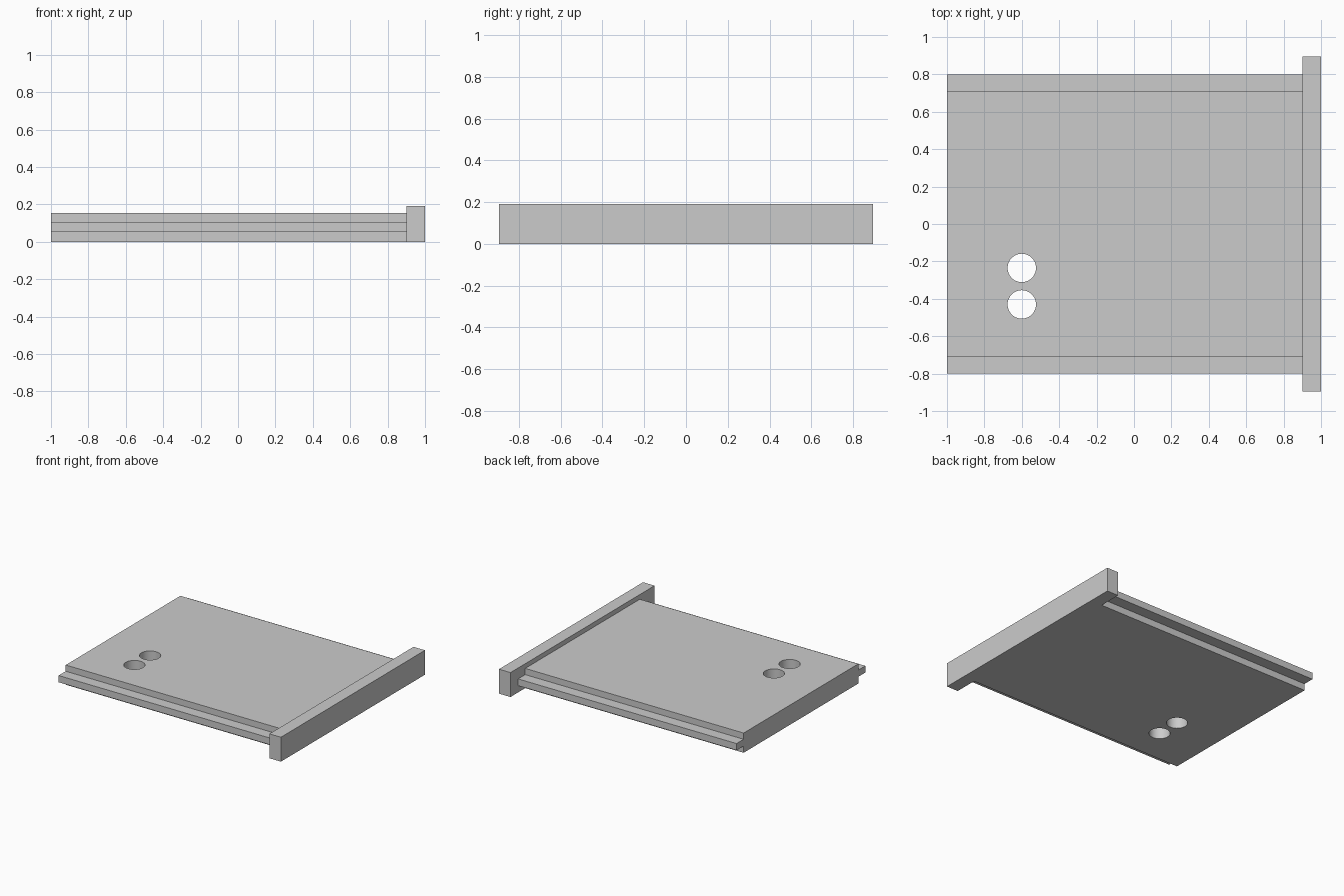
import bpy
import bmesh
from mathutils import Vector

cube = bpy.data.objects.get("Cube")
if cube:
    bpy.data.objects.remove(cube)

grey = bpy.data.materials.new("light_grey")
grey.use_nodes = True
colour = (0.6, 0.6, 0.6, 1)
grey.diffuse_color = colour
grey.node_tree.nodes["Principled BSDF"].inputs["Base Color"].default_value = colour


def extrude_x(name, profile, x0, x1):
    """Extrude a closed (y, z) profile from x0 to x1."""
    bm = bmesh.new()
    face = bm.faces.new([bm.verts.new((x0, y, z)) for y, z in profile])
    result = bmesh.ops.extrude_face_region(bm, geom=[face])
    moved = [g for g in result["geom"] if isinstance(g, bmesh.types.BMVert)]
    bmesh.ops.translate(bm, verts=moved, vec=Vector((x1 - x0, 0, 0)))
    bmesh.ops.recalc_face_normals(bm, faces=bm.faces)
    mesh = bpy.data.meshes.new(name)
    bm.to_mesh(mesh)
    bm.free()
    mesh.materials.append(grey)
    obj = bpy.data.objects.new(name, mesh)
    bpy.context.collection.objects.link(obj)
    return obj


# Panel with a tongue along the middle of both long edges
body, tongue = 0.712, 0.8
low, high, top = 0.053, 0.106, 0.155
half = [(body, 0), (body, low), (tongue, low), (tongue, high), (body, high), (body, top)]
profile = half + [(-y, z) for y, z in reversed(half)]
panel = extrude_x("panel", profile, -1, 0.9)

# Two round holes through the panel
for i, y in enumerate((-0.235, -0.43)):
    bpy.ops.mesh.primitive_cylinder_add(vertices=48, radius=0.076, depth=1, location=(-0.6, y, 0))
    cutter = bpy.context.object
    cutter.name = f"hole_cutter_{i + 1}"
    cutter.data.materials.append(grey)
    cutter.hide_render = True
    cutter.hide_viewport = True
    cutter.display_type = 'WIRE'
    cut = panel.modifiers.new(f"hole_{i + 1}", 'BOOLEAN')
    cut.operation = 'DIFFERENCE'
    cut.solver = 'EXACT'
    cut.object = cutter

# Taller bar across one end
bar_y, bar_z = 0.895, 0.192
extrude_x("end_bar", [(-bar_y, 0), (bar_y, 0), (bar_y, bar_z), (-bar_y, bar_z)], 0.9, 1)

# Smooth hole walls with sharp rims
bpy.ops.object.select_all(action='DESELECT')
panel.select_set(True)
bpy.context.view_layer.objects.active = panel
for modifier in list(panel.modifiers):
    bpy.ops.object.modifier_apply(modifier=modifier.name)
bpy.ops.object.shade_smooth_by_angle()
